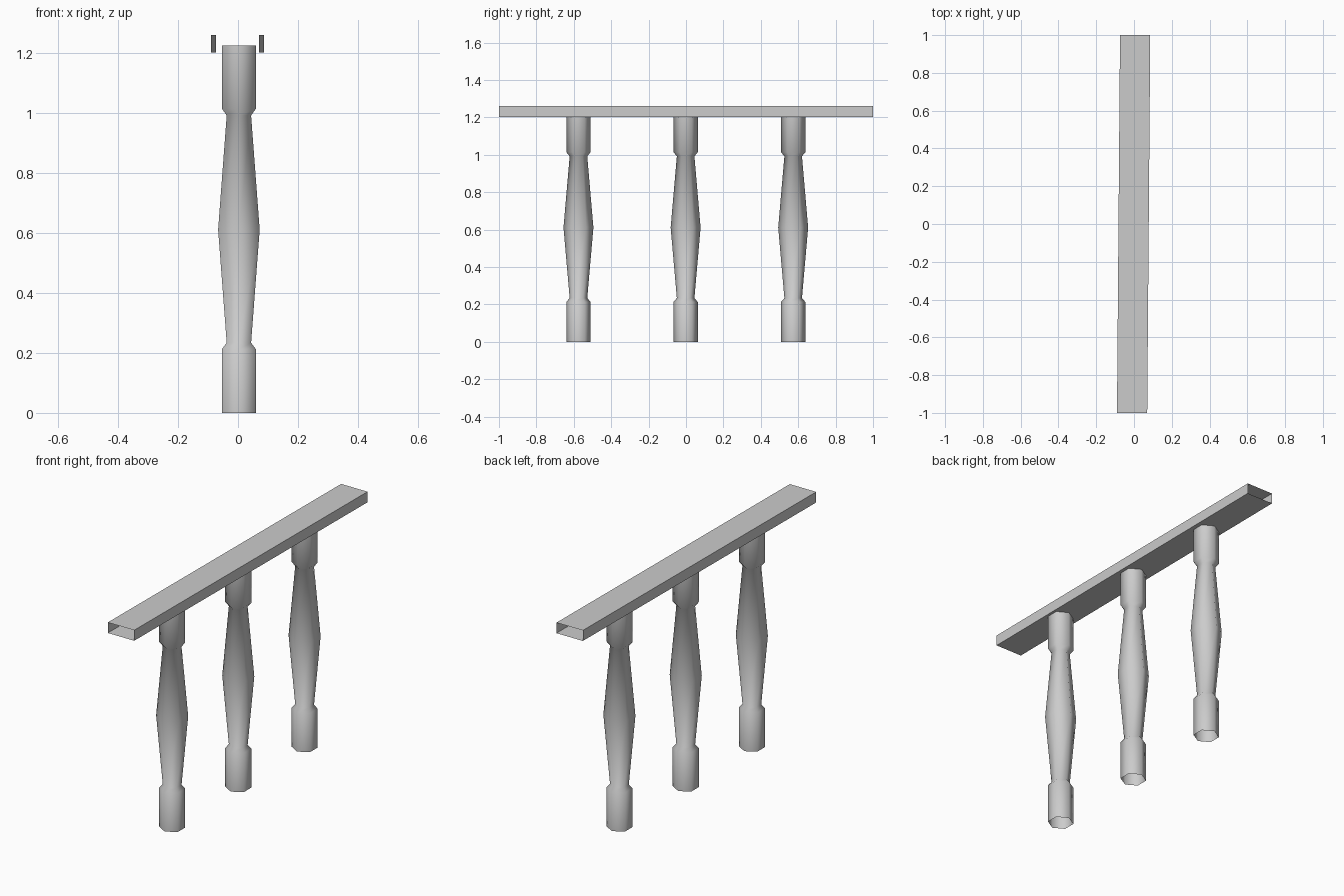
import bpy
from math import cos, sin, tau

if "Cube" in bpy.data.objects:
    bpy.data.objects.remove(bpy.data.objects["Cube"])


def make_object(name, verts, faces, smooth=False):
    mesh = bpy.data.meshes.new(name)
    mesh.from_pydata(verts, [], faces)
    for poly in mesh.polygons:
        poly.use_smooth = smooth
    obj = bpy.data.objects.new(name, mesh)
    bpy.context.collection.objects.link(obj)
    return obj


def bridge(rings, sides):
    # quads joining consecutive closed rings, ends left open
    return [(r * sides + i, r * sides + (i + 1) % sides,
             (r + 1) * sides + (i + 1) % sides, (r + 1) * sides + i)
            for r in range(rings - 1) for i in range(sides)]


# Balusters: open six-sided turned posts (radius, height)
SIDES = 6
profile = [(0.065, 0), (0.065, 0.213), (0.047, 0.234), (0.08, 0.611),
           (0.047, 0.992), (0.065, 1.014), (0.065, 1.225)]
post_verts = [(r * sin(tau * i / SIDES), -r * cos(tau * i / SIDES), z)
              for r, z in profile for i in range(SIDES)]
for label, y in (("front", -0.575), ("middle", -0.002), ("back", 0.573)):
    post = make_object(f"{label}_baluster", post_verts,
                       bridge(len(profile), SIDES), smooth=True)
    post.location = (0.003, y, 0)

# Handrail: hollow rectangular tube, open ends, running slightly askew
section = [(0.08, 1.202), (0.08, 1.26), (-0.08, 1.26), (-0.08, 1.202)]
rail_verts = [(x + 0.008 * y - 0.002, y, z) for y in (-1, 1) for x, z in section]
rail_faces = [f[::-1] for f in bridge(2, 4)]
make_object("handrail", rail_verts, rail_faces)
